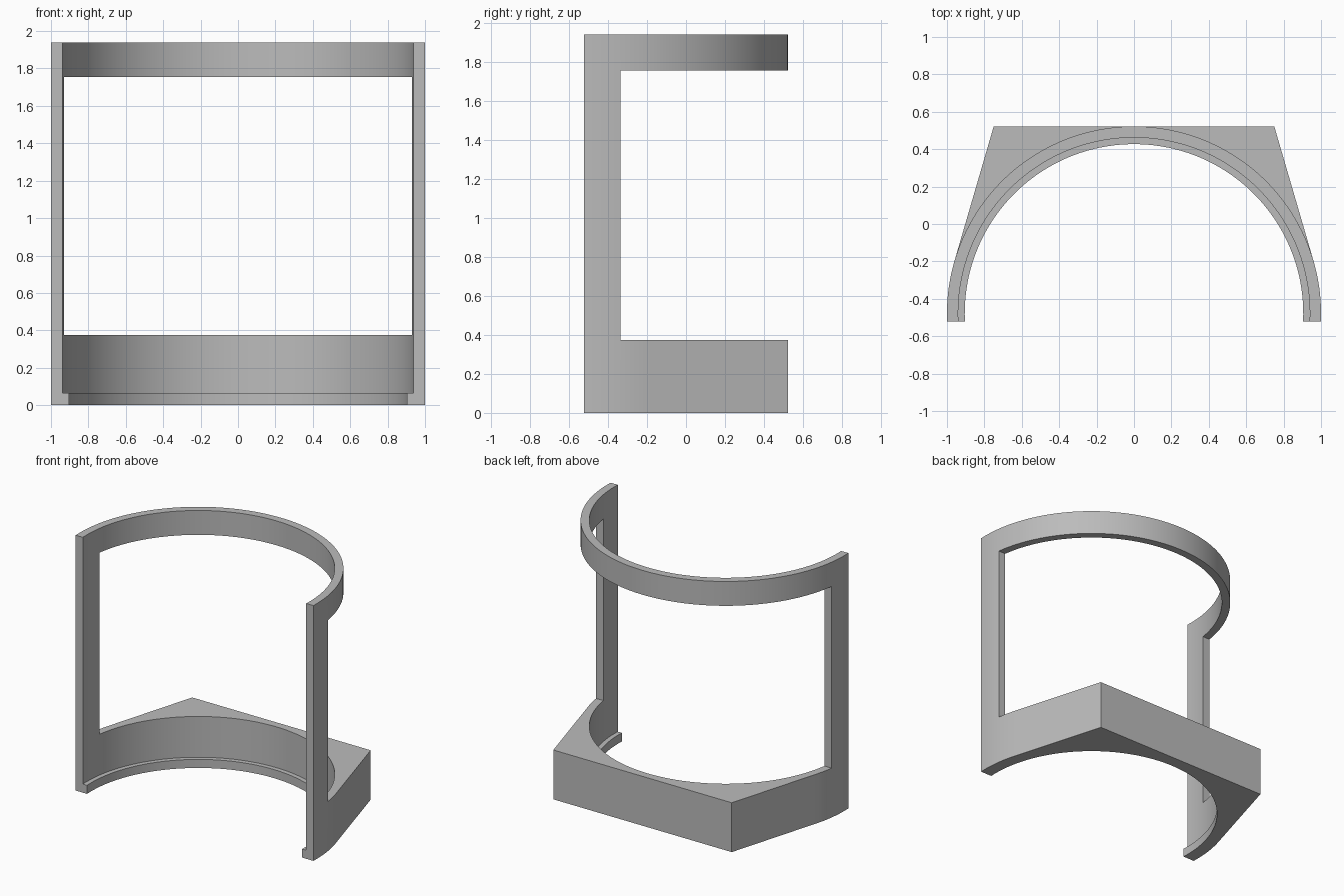
import bpy, bmesh, math

if "Cube" in bpy.data.objects:
    bpy.data.objects.remove(bpy.data.objects["Cube"])

# Overall dimensions
YC = -0.478                       # y of the arc centre
END, CUT = -0.044, 0.143          # post front and back planes, relative to YC
LIP, INNER, OUTER = 0.905, 0.94, 1.0
Z_LIP, Z_BASE, Z_RING, Z_TOP = 0.065, 0.375, 1.755, 1.94
CORNER = math.atan2(1.0, 0.75)    # block corner direction
TANGENT = 2 * CORNER - math.pi / 2  # where the block side leaves the arc


def footprint(a):
    """Polar radius of the base: arc, then slanted side, then flat back."""
    if a <= TANGENT:
        return OUTER
    return 1 / math.cos(a - TANGENT) if a <= CORNER else 1 / math.sin(a)


# Stations along the right half: posts step in y, the rest step in angle
POST_STEPS, N = 5, 22
stations = [("y", END + (CUT - END) * i / POST_STEPS) for i in range(POST_STEPS + 1)]
stations += [("a", math.radians(d)) for d in (10.5, 12.5, 14.5)]
stations += [("a", TANGENT + (CORNER - TANGENT) * i / N) for i in range(N)]
stations += [("a", CORNER + (math.pi / 2 - CORNER) * i / N) for i in range(N + 1)]
# Mirror to the left half, sharing the middle station
stations = [(k, v, 1) for k, v in stations] + [(k, v, -1) for k, v in stations[-2::-1]]

bm = bmesh.new()


def curve(radius, z):
    """One row of vertices following the arc (radius None = base footprint)."""
    row = []
    for kind, v, side in stations:
        if kind == "y":
            r = radius or OUTER
            x, y = math.sqrt(r * r - v * v), v
        else:
            r = radius or footprint(v)
            x, y = r * math.cos(v), r * math.sin(v)
        row.append(bm.verts.new((side * x, y + YC, z)))
    return row


lip0, lip1 = curve(LIP, 0), curve(LIP, Z_LIP)
in1, in2, in3, in4 = (curve(INNER, z) for z in (Z_LIP, Z_BASE, Z_RING, Z_TOP))
out4, out3 = curve(OUTER, Z_TOP), curve(OUTER, Z_RING)
out2, out0 = curve(None, Z_BASE), curve(None, 0)

last = len(stations) - 1
everywhere = range(last)
middle = range(POST_STEPS, last - POST_STEPS)
posts = [i for i in everywhere if i not in middle]


def strip(a, b, segments):
    for i in segments:
        bm.faces.new((a[i], a[i + 1], b[i + 1], b[i]))


# Base with its inner lip, and the top ring
for a, b in ((lip0, lip1), (lip1, in1), (in1, in2), (in3, in4),
             (in4, out4), (out4, out3), (out2, out0), (out0, lip0)):
    strip(a, b, everywhere)
# Opening: base top and ring underside
strip(in2, out2, middle)
strip(in3, out3, middle)
# Posts: inner and outer walls, back sides and front ends
strip(in2, in3, posts)
strip(out3, out2, posts)
for i in (POST_STEPS, last - POST_STEPS):
    bm.faces.new((in2[i], in3[i], out3[i], out2[i]))
for i in (0, last):
    bm.faces.new([c[i] for c in (lip0, lip1, in1, in2, in3, in4, out4, out3, out2, out0)])

bmesh.ops.recalc_face_normals(bm, faces=bm.faces)
mesh = bpy.data.meshes.new("curved_frame")
bm.to_mesh(mesh)
bm.free()

grey = bpy.data.materials.new("plain grey")
grey.diffuse_color = (0.5, 0.5, 0.5, 1)
grey.use_nodes = True
grey.node_tree.nodes["Principled BSDF"].inputs["Base Color"].default_value = grey.diffuse_color
mesh.materials.append(grey)

frame = bpy.data.objects.new("curved_frame", mesh)
bpy.context.collection.objects.link(frame)
bpy.context.view_layer.objects.active = frame
frame.select_set(True)
bpy.ops.object.shade_smooth_by_angle(angle=math.radians(30))
